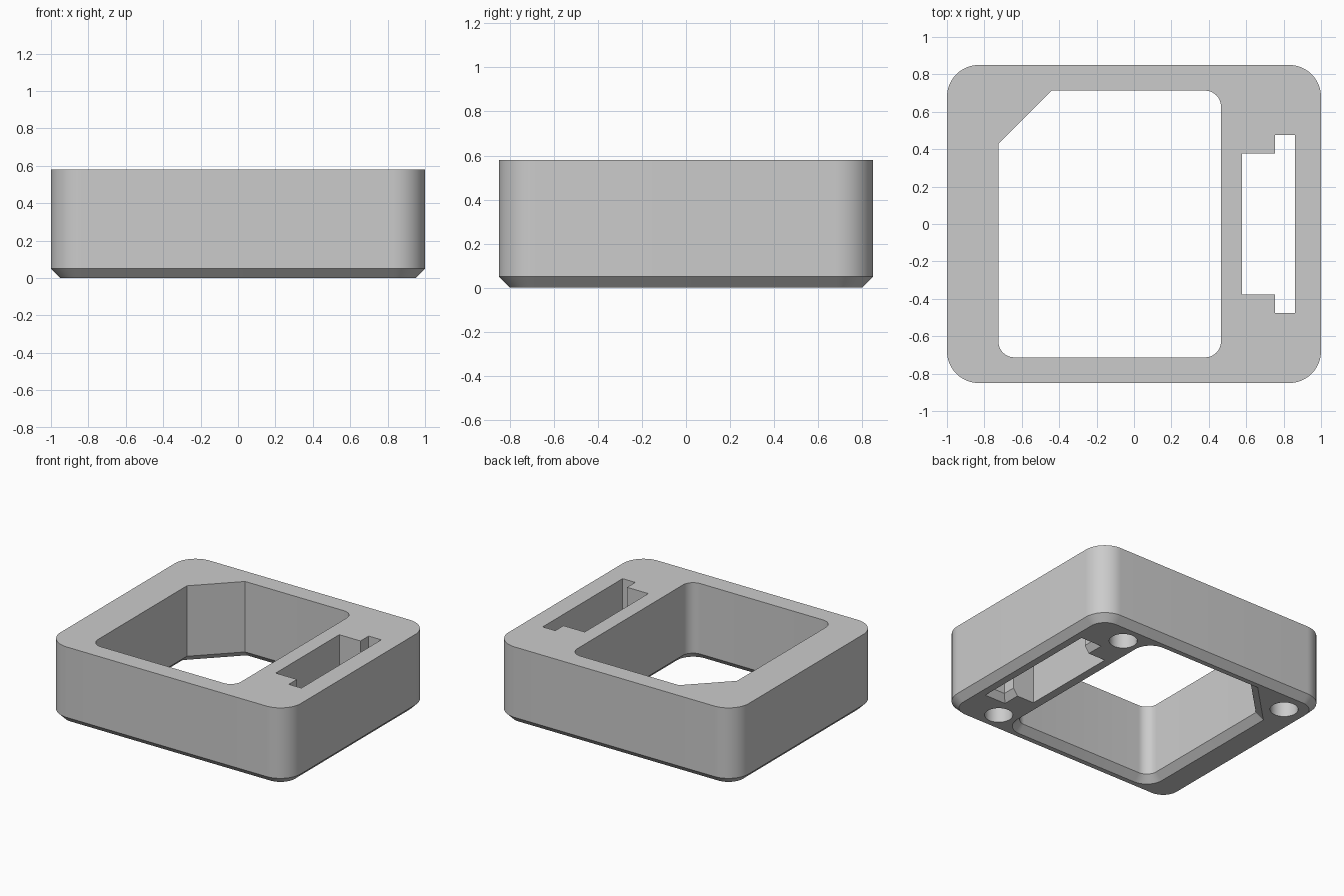
import bpy
import bmesh
from math import cos, sin, pi, radians

cube = bpy.data.objects.get("Cube")
if cube:
    bpy.data.objects.remove(cube, do_unlink=True)

HEIGHT = 0.58
BEVEL = 0.05

grey = bpy.data.materials.new("plain grey")
grey.use_nodes = True
colour = (0.6, 0.6, 0.6, 1)
grey.diffuse_color = colour
grey.node_tree.nodes["Principled BSDF"].inputs["Base Color"].default_value = colour


def outline(x0, x1, y0, y1, radius=0.0, steps=10, grow=0.0, cut=None):
    """Rounded rectangle grown outward; cut gives a straight back left corner."""
    x0, x1, y0, y1 = x0 - grow, x1 + grow, y0 - grow, y1 + grow
    corners = [(x1, y1, -1, -1), (x0, y1, 1, -1), (x0, y0, 1, 1), (x1, y0, -1, 1)]
    points = []
    for i, (x, y, sx, sy) in enumerate(corners):
        r, n = radius + grow, steps
        if cut and i == 1:
            r, n = cut + grow * 0.586, 1
        if radius == 0:
            points.append((x, y))
            continue
        for k in range(n + 1):
            a = (i + k / n) * pi / 2
            points.append((x + r * (sx + cos(a)), y + r * (sy + sin(a))))
    return points


def loft(name, rings):
    """Solid through (outline, z) rings, listed from the bottom up."""
    bm = bmesh.new()
    loops = [[bm.verts.new((x, y, z)) for x, y in pts] for pts, z in rings]
    bm.faces.new(loops[0][::-1])
    bm.faces.new(loops[-1])
    for low, high in zip(loops, loops[1:]):
        for i in range(len(low)):
            j = (i + 1) % len(low)
            bm.faces.new((low[i], low[j], high[j], high[i]))
    bmesh.ops.recalc_face_normals(bm, faces=bm.faces)
    mesh = bpy.data.meshes.new(name)
    bm.to_mesh(mesh)
    bm.free()
    mesh.materials.append(grey)
    obj = bpy.data.objects.new(name, mesh)
    bpy.context.collection.objects.link(obj)
    return obj


def flared(name, flare, **shape):
    """Through cutter that widens towards the underside."""
    # the flare carries on below the base so no faces coincide
    return loft(name, [(outline(grow=flare * 2, **shape), -BEVEL),
                       (outline(**shape), BEVEL),
                       (outline(**shape), HEIGHT + 0.1)])


# Main block with a bevelled underside
block = dict(x0=-1, x1=1, y0=-0.85, y1=0.85, radius=0.17, steps=16)
body = loft("frame_body", [(outline(grow=-BEVEL, **block), 0),
                           (outline(**block), BEVEL),
                           (outline(**block), HEIGHT)])

# Large opening, slot and its end tabs
cutters = [
    flared("opening_cutter", BEVEL, x0=-0.725, x1=0.465, y0=-0.713, y1=0.713,
           radius=0.085, cut=0.285),
    flared("slot_cutter", 0, x0=0.578, x1=0.8, y0=-0.378, y1=0.378),
    flared("tab_cutter", 0.035, x0=0.755, x1=0.86, y0=-0.475, y1=0.475),
]

# Blind round holes in the underside
R = 0.096
for x, y in ((0.65, 0.66), (0.65, -0.66), (-0.79, 0.65)):
    ring = outline(x - R, x + R, y - R, y + R, radius=R, steps=10)
    ring = [p for i, p in enumerate(ring) if i % 11 != 10]
    cutters.append(loft("hole_cutter", [(ring, -0.1), (ring, 0.25)]))

bpy.context.view_layer.objects.active = body
body.select_set(True)
for cutter in cutters:
    cutter.hide_render = True
    mod = body.modifiers.new("cut", "BOOLEAN")
    mod.operation = "DIFFERENCE"
    mod.solver = "EXACT"
    mod.object = cutter
    bpy.ops.object.modifier_apply(modifier=mod.name)
    bpy.data.objects.remove(cutter, do_unlink=True)

bpy.ops.object.shade_smooth_by_angle(angle=radians(30))
